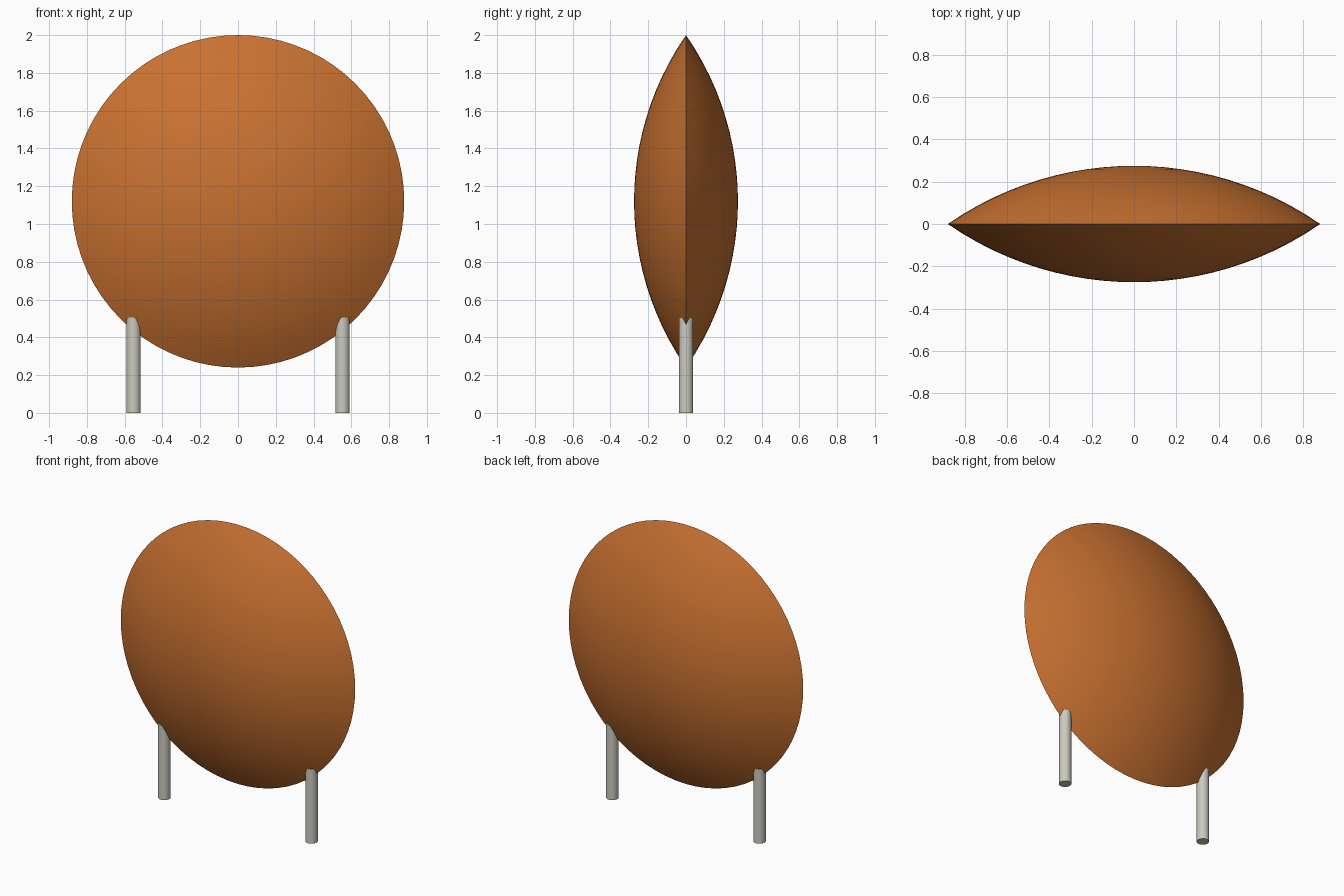
import bpy, bmesh
from math import sqrt, pi, radians
from mathutils import Vector

cube = bpy.data.objects.get("Cube")
if cube:
    bpy.data.objects.remove(cube)

RIM, BULGE, CENTRE_Z = 0.88, 0.275, 1.12
SPHERE = (RIM ** 2 + BULGE ** 2) / (2 * BULGE)


def material(name, rgb):
    mat = bpy.data.materials.new(name)
    mat.use_nodes = True
    mat.diffuse_color = (*rgb, 1)
    mat.node_tree.nodes["Principled BSDF"].inputs["Base Color"].default_value = (*rgb, 1)
    return mat


def finish(obj, mat, angle):
    obj.data.materials.append(mat)
    bpy.ops.object.select_all(action="DESELECT")
    obj.select_set(True)
    bpy.context.view_layer.objects.active = obj
    bpy.ops.object.shade_smooth_by_angle(angle=radians(angle))


orange = material("burnt_orange", (0.58, 0.165, 0.03))
grey = material("warm_grey", (0.60, 0.59, 0.52))

# Lens-shaped disc: two spherical caps meeting at a sharp rim, spun about y
bm = bmesh.new()
rings = 12
profile = []
for i in range(-rings, rings + 1):
    r = RIM * (1 - abs(i) / rings)
    y = sqrt(SPHERE ** 2 - r ** 2) - (SPHERE - BULGE)
    profile.append(bm.verts.new((r, y if i > 0 else -y, 0)))
edges = [bm.edges.new(pair) for pair in zip(profile, profile[1:])]
bmesh.ops.spin(bm, geom=profile + edges, cent=Vector(), axis=Vector((0, 1, 0)),
               angle=2 * pi, steps=72)
bmesh.ops.remove_doubles(bm, verts=bm.verts, dist=0.0001)
bmesh.ops.recalc_face_normals(bm, faces=bm.faces)
mesh = bpy.data.meshes.new("lens_disc")
bm.to_mesh(mesh)
bm.free()
disc = bpy.data.objects.new("lens_disc", mesh)
disc.location.z = CENTRE_Z
bpy.context.collection.objects.link(disc)
finish(disc, orange, 30)

# Two round posts running up into the lower rim
POST_HEIGHT = 0.505
for side, name in ((1, "left_post"), (-1, "right_post")):
    bpy.ops.mesh.primitive_cylinder_add(vertices=32, radius=0.038, depth=POST_HEIGHT,
                                        location=(side * 0.553, 0, POST_HEIGHT / 2))
    post = bpy.context.object
    post.name = name
    finish(post, grey, 30)
